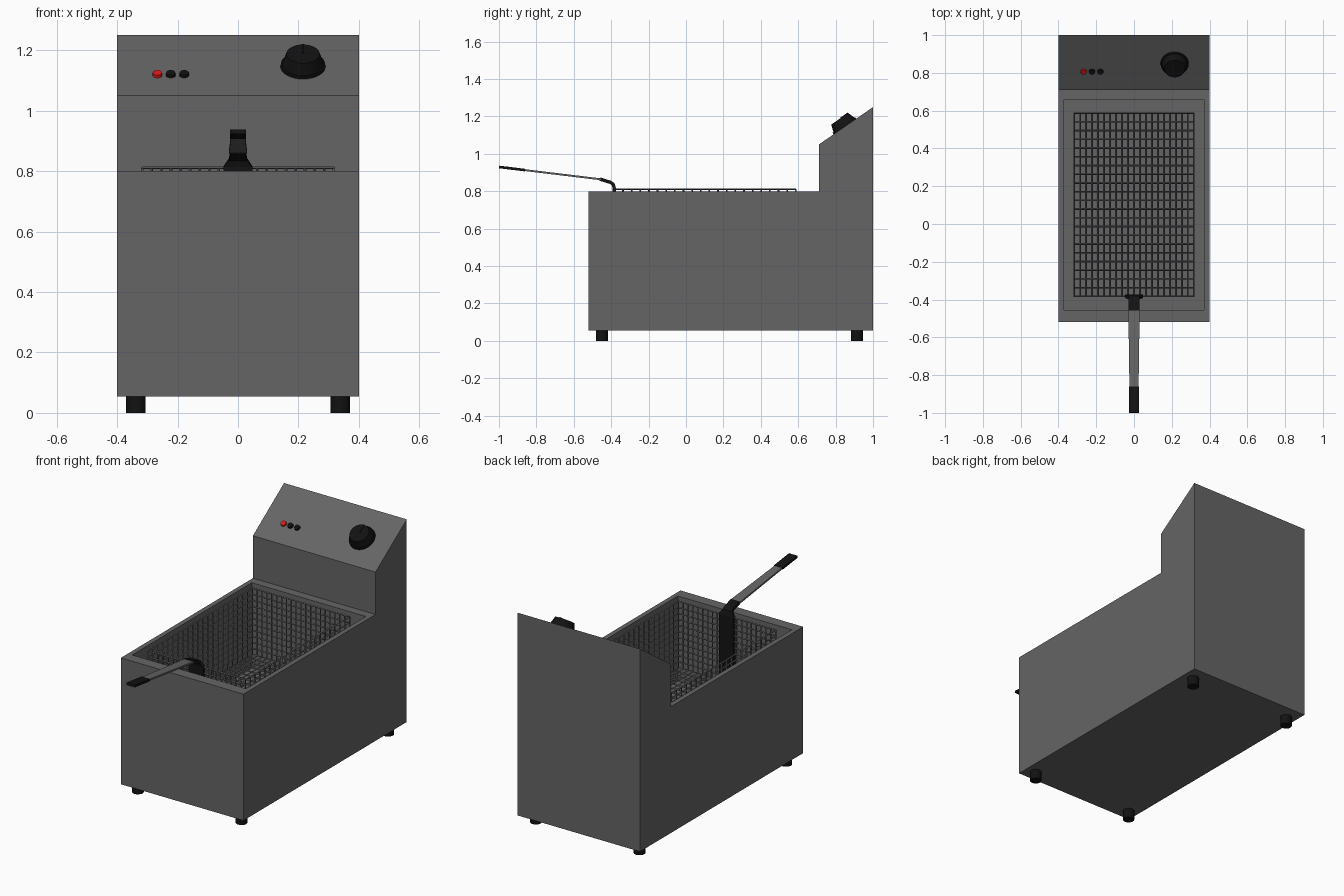
import bpy, bmesh, math
from mathutils import Vector, Matrix

if "Cube" in bpy.data.objects:
    bpy.data.objects.remove(bpy.data.objects["Cube"])


def material(name, r, g, b):
    m = bpy.data.materials.new(name)
    m.diffuse_color = (r, g, b, 1)
    m.use_nodes = True
    m.node_tree.nodes["Principled BSDF"].inputs["Base Color"].default_value = m.diffuse_color
    return m


STEEL = material("dark_steel", 0.13, 0.13, 0.13)
BLACK = material("black_plastic", 0.006, 0.006, 0.006)
RED = material("red_lamp", 0.75, 0.01, 0.01)


def finish(name, bm, mat):
    bmesh.ops.recalc_face_normals(bm, faces=bm.faces)
    me = bpy.data.meshes.new(name)
    bm.to_mesh(me)
    bm.free()
    me.materials.append(mat)
    ob = bpy.data.objects.new(name, me)
    bpy.context.collection.objects.link(ob)
    return ob


def smooth(ob):
    bpy.ops.object.select_all(action='DESELECT')
    ob.select_set(True)
    bpy.context.view_layer.objects.active = ob
    bpy.ops.object.shade_smooth_by_angle(angle=math.radians(30))


def cylinder(name, base, height, r1, r2, mat, tilt=0.0, sides=24):
    """Cylinder or cone standing on its base point, tilted about x."""
    bm = bmesh.new()
    mtx = Matrix.Translation(base) @ Matrix.Rotation(tilt, 4, 'X') @ Matrix.Translation((0, 0, height / 2))
    bmesh.ops.create_cone(bm, cap_ends=True, segments=sides, radius1=r1, radius2=r2,
                          depth=height, matrix=mtx)
    ob = finish(name, bm, mat)
    smooth(ob)
    return ob


def strip(name, stations, thickness, mat):
    """Flat bar following (y, z, half width) stations."""
    bm = bmesh.new()
    rows = [[bm.verts.new((s * w, y, z)) for s in (-1, 1)] for y, z, w in stations]
    for a, b in zip(rows, rows[1:]):
        bm.faces.new((a[0], a[1], b[1], b[0]))
    ob = finish(name, bm, mat)
    mod = ob.modifiers.new("thickness", 'SOLIDIFY')
    mod.thickness = thickness
    mod.offset = 0
    return ob


# Housing: side profile pulled across x, with the oil tank sunk into its deck
bm = bmesh.new()
profile = [(-0.52, 0.055), (1.0, 0.055), (1.0, 1.25), (0.71, 1.05), (0.71, 0.8), (-0.52, 0.8)]
side = bm.faces.new([bm.verts.new((-0.4, y, z)) for y, z in profile])
ext = bmesh.ops.extrude_face_region(bm, geom=[side])
bmesh.ops.translate(bm, vec=(0.8, 0, 0), verts=[g for g in ext["geom"] if isinstance(g, bmesh.types.BMVert)])
bmesh.ops.recalc_face_normals(bm, faces=bm.faces)
deck = next(f for f in bm.faces if all(abs(v.co.z - 0.8) < 1e-4 for v in f.verts))
bmesh.ops.inset_individual(bm, faces=[deck], thickness=0.04)
for v in deck.verts:
    v.co.y = -0.455 if v.co.y < 0 else 0.66
tank = bmesh.ops.extrude_discrete_faces(bm, faces=[deck])["faces"][0]
bmesh.ops.translate(bm, vec=(0, 0, -0.5), verts=tank.verts)
finish("housing", bm, STEEL)

# Feet
for sx, xn in ((-1, "left"), (1, "right")):
    for y, yn in ((-0.45, "front"), (0.915, "back")):
        cylinder(f"{yn}_{xn}_foot", (sx * 0.338, y, 0), 0.057, 0.032, 0.032, BLACK)

# Wire basket: five gridded panels turned into wires
X, Y0, Y1, Z0, Z1 = 0.317, -0.383, 0.587, 0.42, 0.811
NX, NY, NZ = 20, 21, 11
bm = bmesh.new()


def panel(origin, u, v, nu, nv):
    o, u, v = Vector(origin), Vector(u), Vector(v)
    g = [[bm.verts.new(o + u * i / nu + v * j / nv) for j in range(nv + 1)] for i in range(nu + 1)]
    for i in range(nu):
        for j in range(nv):
            bm.faces.new((g[i][j], g[i + 1][j], g[i + 1][j + 1], g[i][j + 1]))


wx, wy, wz = (2 * X, 0, 0), (0, Y1 - Y0, 0), (0, 0, Z1 - Z0)
panel((-X, Y0, Z0), wx, wy, NX, NY)
for y in (Y0, Y1):
    panel((-X, y, Z0), wx, wz, NX, NZ)
for x in (-X, X):
    panel((x, Y0, Z0), wy, wz, NY, NZ)
bmesh.ops.remove_doubles(bm, verts=bm.verts, dist=1e-4)
basket = finish("wire_basket", bm, STEEL)
wire = basket.modifiers.new("wires", 'WIREFRAME')
wire.thickness = 0.009
wire.use_boundary = True

# Handle: bracket against the basket front, steel arm, end grip
strip("handle_bracket", [(-0.383, 0.45, 0.048), (-0.383, 0.815, 0.048), (-0.39, 0.838, 0.03),
                         (-0.405, 0.848, 0.028), (-0.46, 0.865, 0.028)], 0.018, BLACK)
strip("handle_arm", [(-0.455, 0.864, 0.03), (-0.87, 0.914, 0.024)], 0.01, STEEL)
strip("handle_grip", [(-0.86, 0.913, 0.027), (-0.999, 0.93, 0.027)], 0.014, BLACK)

# Controls on the sloping panel
TILT = math.atan2(0.2, 0.29)


def on_panel(x, y):
    return Vector((x, y, 1.05 + (y - 0.71) * 0.2 / 0.29))


normal = Vector((0, -math.sin(TILT), math.cos(TILT)))
knob = on_panel(0.215, 0.85)
cylinder("knob_skirt", knob - normal * 0.004, 0.014, 0.075, 0.073, BLACK, TILT, 32)
cylinder("knob", knob + normal * 0.01, 0.04, 0.068, 0.055, BLACK, TILT, 32)

# Pointer ridge on the knob
bm = bmesh.new()
bmesh.ops.create_cube(bm, size=1, matrix=Matrix.Translation(knob + normal * 0.05)
                      @ Matrix.Rotation(TILT, 4, 'X') @ Matrix.Translation((0, 0.03, 0))
                      @ Matrix.Diagonal((0.008, 0.05, 0.006, 1)))
finish("knob_pointer", bm, BLACK)

# Indicator lamps
for i, mat in enumerate((RED, BLACK, BLACK)):
    cylinder(f"lamp_{i + 1}", on_panel(-0.267 + 0.0445 * i, 0.808) - normal * 0.004,
             0.014, 0.017, 0.015, mat, TILT)
